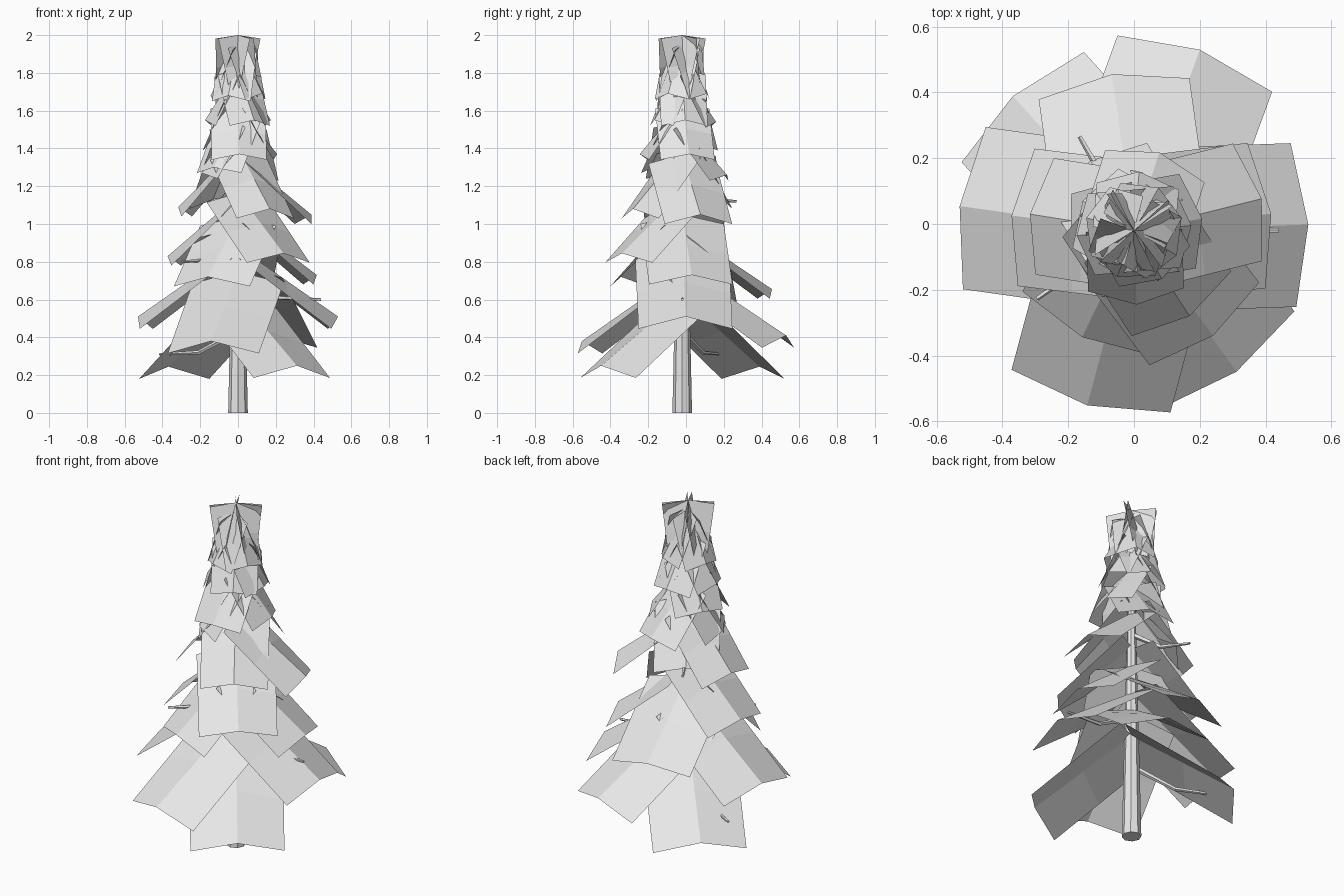
import bpy, bmesh, math
from mathutils import Vector

if "Cube" in bpy.data.objects:
    bpy.data.objects.remove(bpy.data.objects["Cube"])

grey = bpy.data.materials.new("light grey")
grey.diffuse_color = (0.8, 0.8, 0.8, 1)
grey.use_nodes = True
grey.node_tree.nodes["Principled BSDF"].inputs["Base Color"].default_value = grey.diffuse_color
AXIS = Vector((0, -0.02, 0))  # trunk axis
UP = Vector((0, 0, 1))


def heading(az):
    a = math.radians(az)
    return Vector((math.cos(a), math.sin(a), 0))


def finish(bm, name):
    me = bpy.data.meshes.new(name)
    bm.to_mesh(me)
    bm.free()
    me.materials.append(grey)
    ob = bpy.data.objects.new(name, me)
    bpy.context.collection.objects.link(ob)


def tube(bm, path, r0, r1, sides):
    # rings swept along a path, tapering from r0 to r1, capped at both ends
    rings = []
    for i, p in enumerate(path):
        a, b = path[max(i - 1, 0)], path[min(i + 1, len(path) - 1)]
        q = (b - a).to_track_quat('Z', 'Y')
        r = r0 + (r1 - r0) * i / (len(path) - 1)
        spokes = [heading(360 * k / sides) * r for k in range(sides)]
        rings.append([bm.verts.new(p + q @ s) for s in spokes])
    for r, s in zip(rings, rings[1:]):
        for k in range(sides):
            j = (k + 1) % sides
            bm.faces.new((r[k], r[j], s[j], s[k]))
    bm.faces.new(rings[0][::-1])
    bm.faces.new(rings[-1])


def card(bm, az, reach, z_out, z_in, w_in, w_out, drop):
    # folded needle card running from the trunk axis out and down
    d = heading(az)
    side = UP.cross(d)
    rows = []
    for t in (0, 0.5, 1):
        mid = AXIS + d * reach * t + UP * (z_in + (z_out - z_in) * t)
        half = w_in + (w_out - w_in) * t
        rows.append([bm.verts.new(mid + side * half * k
                                  - abs(k) * (d * 0.045 * t + UP * drop)) for k in (-1, 0, 1)])
    for r, q in zip(rows, rows[1:]):
        for k in (0, 1):
            bm.faces.new((r[k], q[k], q[k + 1], r[k + 1]))


# trunk: tapered eight-sided pole
bm = bmesh.new()
tube(bm, [AXIS, AXIS + UP, AXIS + UP * 1.95], 0.052, 0.008, 8)
finish(bm, "trunk")

# needle cards: direction, reach, tip height
cards = [(-54, .53, .25), (132, .55, .245), (-105, .55, .38), (70, .585, .41),
         (2, .53, .51), (172, .535, .51),
         (98, .48, .655), (-116, .36, .72), (7, .42, .73), (173, .375, .83), (-53, .4, .845),
         (14, .4, 1.05), (171, .32, 1.09), (-57, .31, 1.08), (122, .25, 1.13),
         (72, .25, 1.26), (195, .2, 1.27), (-130, .2, 1.3),
         (-88, .225, 1.37), (10, .21, 1.37), (150, .18, 1.42),
         (85, .18, 1.54), (-60, .17, 1.55), (5, .175, 1.55), (185, .175, 1.55),
         (-110, .15, 1.68), (-30, .15, 1.69), (60, .15, 1.69), (165, .15, 1.68)]
bm = bmesh.new()
for az, reach, z in cards:
    w = min(0.25, 0.31 - 0.12 * z)      # cards narrow with height
    rise = 0.37 if z < 0.6 else 0.32 if z < 1.2 else 0.27
    card(bm, az, reach, z, z + rise, w, w, 0.065 if z < 0.6 else 0.05 if z < 1.2 else 0.03)
finish(bm, "needles")

# crown: steep cards, widest at the tip
bm = bmesh.new()
for k in range(4):
    card(bm, -48 + 85 * k, 0.1, 1.69, 2.0, 0.14, 0.1, 0.018)
finish(bm, "crown_needles")

# bare twigs under the needles: direction, length, tip height
bm = bmesh.new()
for az, length, z in ((152, .47, .31), (0, .44, .6), (-145, .36, .8), (120, .33, 1.12)):
    d = heading(az) * length
    tube(bm, [AXIS + UP * (z + 0.12), AXIS + d / 2 + UP * (z + 0.01), AXIS + d + UP * z],
         0.016, 0.007, 5)
finish(bm, "twigs")
